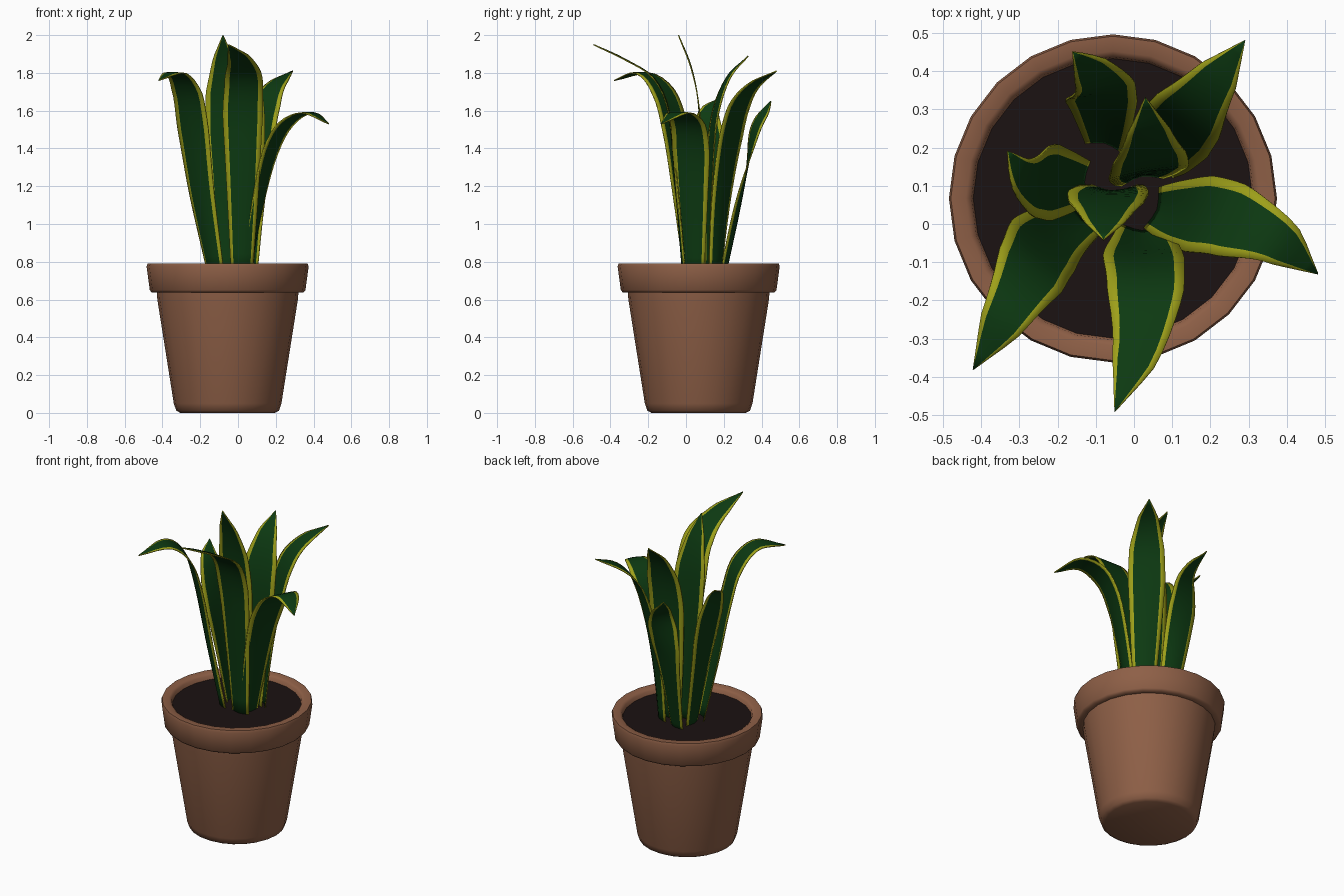
import bpy, bmesh, math
from mathutils import Vector

old = bpy.data.objects.get("Cube")
if old:
    bpy.data.objects.remove(old, do_unlink=True)


def material(name, rgb):
    mat = bpy.data.materials.new(name)
    mat.use_nodes = True
    colour = (*rgb, 1)
    mat.diffuse_color = colour
    shader = mat.node_tree.nodes["Principled BSDF"]
    shader.inputs["Base Color"].default_value = colour
    shader.inputs["Roughness"].default_value = 0.8
    return mat


terracotta = material("terracotta", (0.27, 0.115, 0.062))
soil_brown = material("dark soil", (0.011, 0.006, 0.006))
leaf_green = material("leaf green", (0.004, 0.042, 0.006))
edge_yellow = material("leaf edge yellow", (0.34, 0.35, 0.01))

POT_X, POT_Y = -0.055, 0.067


def finish(bm, name, materials, angle):
    mesh = bpy.data.meshes.new(name)
    bm.to_mesh(mesh)
    bm.free()
    for mat in materials:
        mesh.materials.append(mat)
    obj = bpy.data.objects.new(name, mesh)
    bpy.context.collection.objects.link(obj)
    bpy.ops.object.select_all(action="DESELECT")
    obj.select_set(True)
    bpy.context.view_layer.objects.active = obj
    bpy.ops.object.shade_smooth_by_angle(angle=math.radians(angle))
    return obj


def lathe(name, profile, mat, sides=24):
    """Spin a radius/height profile round the pot axis; radius zero closes it."""
    bm = bmesh.new()
    verts = [bm.verts.new((r, 0, z)) for r, z in profile]
    edges = [bm.edges.new(pair) for pair in zip(verts, verts[1:])]
    bmesh.ops.spin(bm, geom=verts + edges, cent=(0, 0, 0), axis=(0, 0, 1),
                   angle=math.tau, steps=sides, use_duplicate=False)
    bmesh.ops.remove_doubles(bm, verts=bm.verts, dist=0.0005)
    bmesh.ops.recalc_face_normals(bm, faces=bm.faces)
    obj = finish(bm, name, [mat], 60)
    obj.location = (POT_X, POT_Y, 0)
    return obj


# Pot with rounded foot and heavy rim, then the soil
lathe("pot", [(0, 0), (0.25, 0), (0.272, 0.012), (0.285, 0.05), (0.372, 0.6),
              (0.375, 0.638), (0.402, 0.638), (0.412, 0.65), (0.429, 0.775),
              (0.424, 0.79), (0.385, 0.79), (0.37, 0.78), (0.362, 0.74),
              (0, 0.74)], terracotta)
lathe("soil", [(0, 0.758), (0.366, 0.758)], soil_brown)


def spline(points, u):
    """Smooth curve through the points, with u from zero to one."""
    pts = [2 * points[0] - points[1], *points, 2 * points[-1] - points[-2]]
    f = u * (len(points) - 1)
    i = min(int(f), len(points) - 2)
    t = f - i
    a, b, c, d = pts[i:i + 4]
    return (b * 2 + (c - a) * t + (a * 2 - b * 5 + c * 4 - d) * t ** 2
            + (b * 3 - a - c * 3 + d) * t ** 3) / 2


WIDTHS = [(0, 0.055), (0.3, 0.083), (0.6, 0.107), (0.75, 0.1), (0.9, 0.056), (1, 0.001)]


def half_width(u):
    for (a, wa), (b, wb) in zip(WIDTHS, WIDTHS[1:]):
        if u <= b:
            return wa + (wb - wa) * (u - a) / (b - a)
    return WIDTHS[-1][1]


ACROSS = (-1, -0.74, -0.4, 0, 0.4, 0.74, 1)


def leaf(name, facing, *points, tip_facing=None, scale=1.0, rings=20):
    """Gently channelled blade along a spine; facing is the outward heading in degrees."""
    tip_facing = facing if tip_facing is None else tip_facing
    points = [Vector(p) for p in points]
    spine = [spline(points, i / rings) for i in range(rings + 1)]
    lengths = [0]
    for p, q in zip(spine, spine[1:]):
        lengths.append(lengths[-1] + (q - p).length)
    bm = bmesh.new()
    rows = []
    for i, p in enumerate(spine):
        u = lengths[i] / lengths[-1]
        tangent = (spine[min(i + 1, rings)] - spine[max(i - 1, 0)]).normalized()
        heading = math.radians(facing + (tip_facing - facing) * u ** 3)
        side = Vector((-math.sin(heading), math.cos(heading), 0))
        side = (side - tangent * side.dot(tangent)).normalized()
        inner = tangent.cross(side)
        w = half_width(u) * scale
        fold = 0.3 - 0.4 * u
        rows.append([bm.verts.new(p + side * w * s
                                  + inner * w * fold * (abs(s) ** 1.5 - 0.4))
                     for s in ACROSS])
    last = len(ACROSS) - 2
    for low, high in zip(rows, rows[1:]):
        for j in range(last + 1):
            face = bm.faces.new((low[j], low[j + 1], high[j + 1], high[j]))
            face.material_index = 1 if j in (0, last) else 0
    obj = finish(bm, name, [leaf_green, edge_yellow], 60)
    solid = obj.modifiers.new("thickness", "SOLIDIFY")
    solid.thickness = 0.006
    solid.offset = 0
    return obj


# Front leaves
leaf("front_left_tall_leaf", -92, (0.02, -0.01, 0.72), (0.025, -0.05, 1.2),
     (0.025, -0.09, 1.58), (0.03, -0.17, 1.77), (0.01, -0.32, 1.87), (-0.05, -0.49, 1.95))
leaf("front_right_leaf", -130, (-0.12, 0.02, 0.72), (-0.195, -0.02, 1.15),
     (-0.24, -0.06, 1.5), (-0.27, -0.12, 1.7), (-0.33, -0.23, 1.8), (-0.42, -0.38, 1.76))
# Centre leaf
leaf("centre_leaf", -90, (-0.05, 0.09, 0.72), (-0.06, 0.09, 1.2),
     (-0.07, 0.07, 1.6), (-0.075, 0.03, 1.82), (-0.08, -0.04, 2))
# Side leaves
leaf("left_arching_leaf", -20, (0.05, 0.04, 0.72), (0.115, 0.03, 1.12), (0.175, 0.025, 1.38),
     (0.255, 0.01, 1.53), (0.37, -0.04, 1.59), (0.48, -0.13, 1.53), tip_facing=-35)
leaf("right_leaf", 180, (-0.12, 0.11, 0.72), (-0.18, 0.11, 1.1), (-0.23, 0.11, 1.4),
     (-0.28, 0.12, 1.59), (-0.33, 0.19, 1.67), tip_facing=150, scale=0.95)
# Back leaves
leaf("back_left_leaf", 55, (0.06, 0.16, 0.72), (0.075, 0.19, 1.1), (0.1, 0.23, 1.4),
     (0.14, 0.28, 1.62), (0.2, 0.36, 1.74), (0.29, 0.48, 1.81))
leaf("back_middle_leaf", 100, (0.02, 0.12, 0.72), (0.03, 0.13, 1.2),
     (0.04, 0.15, 1.55), (0.04, 0.22, 1.77), (0.03, 0.33, 1.89))
leaf("back_right_leaf", 75, (-0.075, 0.2, 0.72), (-0.08, 0.27, 1.05), (-0.085, 0.325, 1.3),
     (-0.09, 0.37, 1.51), (-0.16, 0.45, 1.65), tip_facing=145, scale=0.88)
